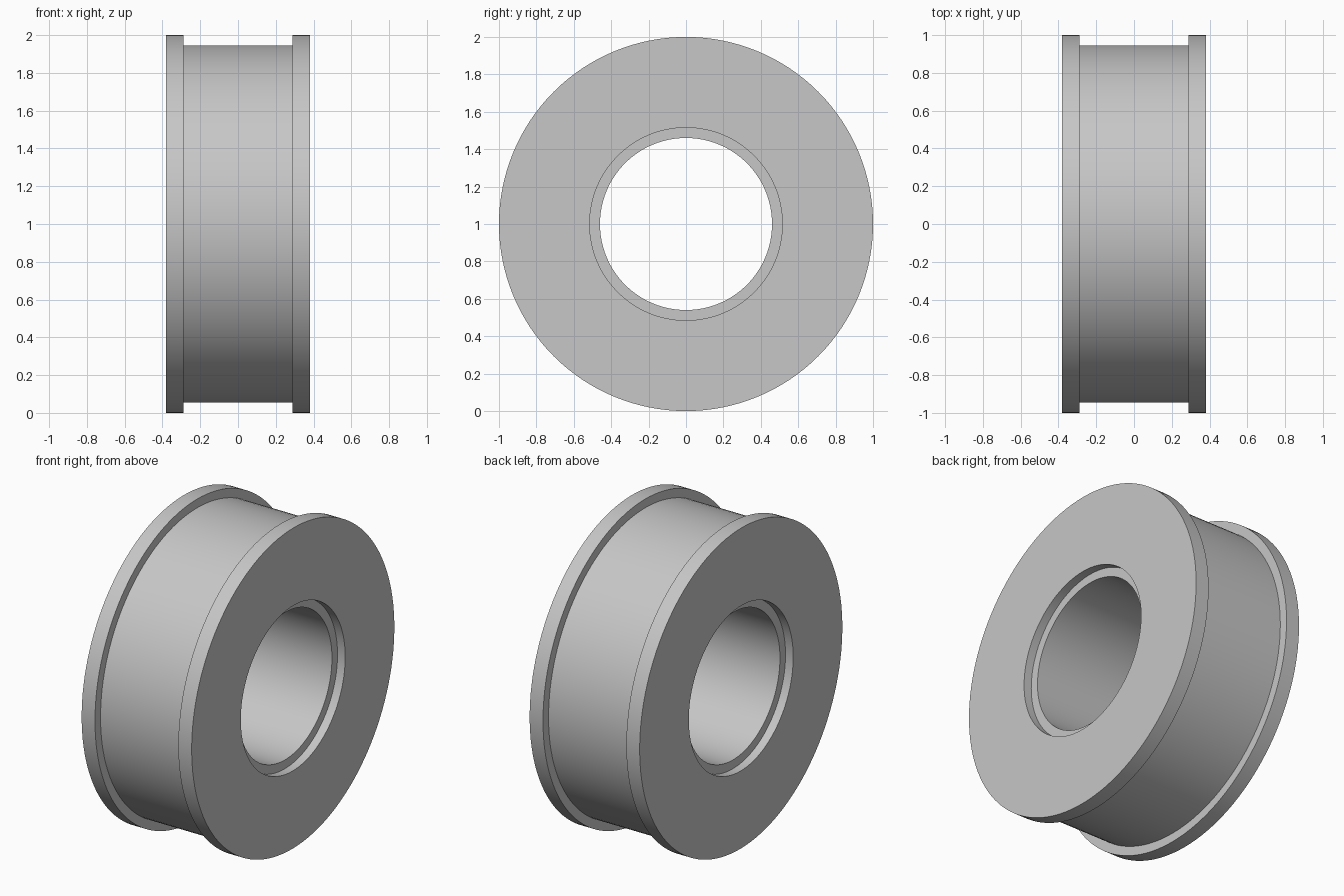
import bpy
import bmesh
from math import radians, tau
from mathutils import Matrix, Vector

cube = bpy.data.objects.get("Cube")
if cube:
    bpy.data.objects.remove(cube, do_unlink=True)

SEGMENTS = 128
HALF_WIDTH = 0.38
GROOVE_HALF = 0.288
RIM_R, GROOVE_R = 1.0, 0.945
BORE_R, RECESS_R, RECESS_DEPTH = 0.46, 0.515, 0.053

# Plain grey material
grey = bpy.data.materials.new("plain grey")
grey.use_nodes = True
colour = (0.57, 0.57, 0.57, 1.0)
grey.diffuse_color = colour
grey.node_tree.nodes["Principled BSDF"].inputs["Base Color"].default_value = colour

# Half cross-section (x, radius) from groove to bore, mirrored to a closed loop
half = [
    (GROOVE_HALF, GROOVE_R),
    (GROOVE_HALF, RIM_R),
    (HALF_WIDTH, RIM_R),
    (HALF_WIDTH, RECESS_R),
    (HALF_WIDTH - RECESS_DEPTH, RECESS_R),
    (HALF_WIDTH - RECESS_DEPTH, BORE_R),
]
profile = half + [(-x, r) for x, r in reversed(half)]

# Flanged roller: sweep the profile around the x axis
bm = bmesh.new()
rings = []
for i in range(SEGMENTS):
    turn = Matrix.Rotation(tau * i / SEGMENTS, 3, 'X')
    rings.append([bm.verts.new(turn @ Vector((x, 0, r))) for x, r in profile])
for i, ring in enumerate(rings):
    following = rings[(i + 1) % SEGMENTS]
    for j in range(len(profile)):
        k = (j + 1) % len(profile)
        bm.faces.new((ring[j], ring[k], following[k], following[j]))
bmesh.ops.recalc_face_normals(bm, faces=bm.faces)

mesh = bpy.data.meshes.new("flanged_roller")
bm.to_mesh(mesh)
bm.free()
mesh.materials.append(grey)
roller = bpy.data.objects.new("flanged_roller", mesh)
roller.location.z = RIM_R
bpy.context.collection.objects.link(roller)

# Smooth round walls with crisp rims
bpy.ops.object.select_all(action='DESELECT')
roller.select_set(True)
bpy.context.view_layer.objects.active = roller
bpy.ops.object.shade_smooth_by_angle(angle=radians(30))
